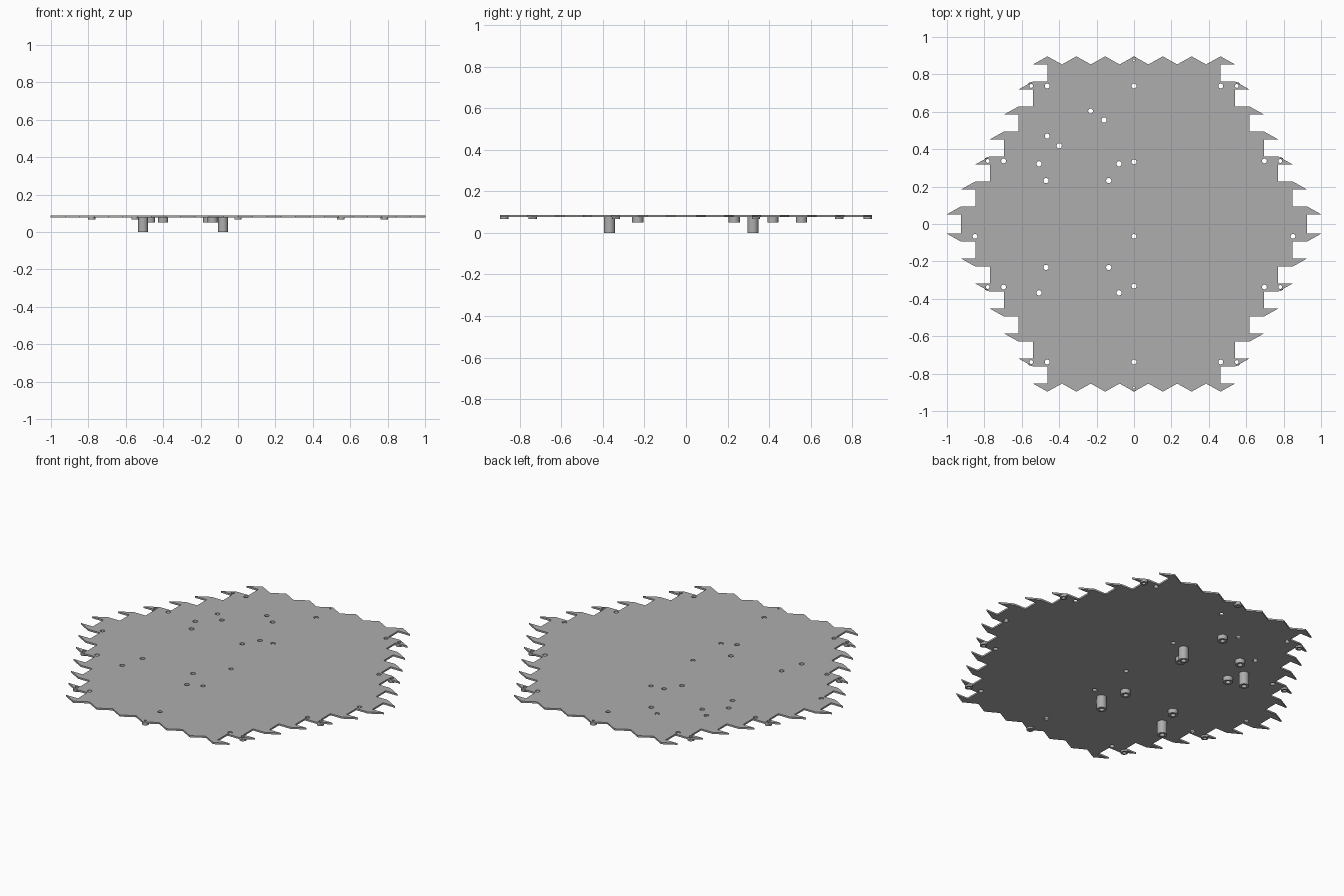
import bpy
from math import cos, sin, tau

if "Cube" in bpy.data.objects:
    bpy.data.objects.remove(bpy.data.objects["Cube"])

grey = bpy.data.materials.new("matte_grey")
grey.use_nodes = True
colour = (0.42, 0.42, 0.42, 1)
grey.diffuse_color = colour
grey.node_tree.nodes["Principled BSDF"].inputs["Base Color"].default_value = colour

PLATE_LOW, PLATE_TOP = 0.077, 0.087


def circle(x, y, r, sides=24):
    return [(x + r * cos(tau * i / sides), y + r * sin(tau * i / sides))
            for i in range(sides)]


def extruded(name, loops, low, top):
    """Filled flat outline with holes, extruded from low to top."""
    curve = bpy.data.curves.new(name, "CURVE")
    curve.dimensions = "2D"
    curve.fill_mode = "BOTH"
    curve.extrude = (top - low) / 2
    for loop in loops:
        spline = curve.splines.new("POLY")
        spline.points.add(len(loop) - 1)
        for point, (x, y) in zip(spline.points, loop):
            point.co = (x, y, 0, 1)
        spline.use_cyclic_u = True
    obj = bpy.data.objects.new(name, curve)
    bpy.context.collection.objects.link(obj)
    obj.location.z = (low + top) / 2
    bpy.ops.object.select_all(action="DESELECT")
    obj.select_set(True)
    bpy.context.view_layer.objects.active = obj
    bpy.ops.object.convert(target="MESH")
    obj = bpy.context.view_layer.objects.active
    obj.data.materials.clear()
    obj.data.materials.append(grey)
    bpy.ops.object.shade_smooth_by_angle()
    return obj


# Hooked teeth of one quarter, climbing from the middle row to the last row
STEP, ROW, DROP = 0.077, 0.1337, 0.043
quarter = []
for k in range(7):
    shoulder = 0.925 - STEP * k
    high = 0.094 + ROW * k
    quarter += [(shoulder, high - DROP), (shoulder + STEP, high - DROP),
                (shoulder, high)]
    if k < 6:
        quarter.append((shoulder - STEP, high))

# Zigzag end, then mirrored to the other quarters
peak = 0.094 + ROW * 6
zigzag = [(STEP * i, peak - DROP * (i % 2)) for i in range(5, -6, -1)]
upper = quarter + zigzag + [(-x, y) for x, y in reversed(quarter)]
outline = upper + [(x, -y) for x, y in reversed(upper)]

# Hole positions grouped by the post below them
tall = [(x, y) for x in (-0.508, -0.08) for y in (0.322, -0.368)]
short = [(x, y) for x in (-0.47, -0.135) for y in (0.232, -0.232)]
short += [(-0.40, 0.418), (-0.16, 0.556)]
rim = [(sx * x, sy * y) for x, y in ((0.782, 0.337), (0.55, 0.738))
       for sx in (1, -1) for sy in (1, -1)]
ends = [(0, 0.875), (0, -0.875)]
plain = [(sx * x, sy * y) for x, y in ((0.697, 0.337), (0.464, 0.738))
         for sx in (1, -1) for sy in (1, -1)]
plain += [(0, 0.738), (0, -0.738), (0, 0.332), (0, -0.332), (0, -0.066),
          (0.85, -0.066), (-0.85, -0.066), (-0.232, 0.604), (-0.464, 0.47)]

# Post groups: name, places, hole radius, outer radius, lowest height
posts = [("tall_post", tall, 0.014, 0.027, 0.0),
         ("short_post", short, 0.014, 0.027, 0.05),
         ("rim_post", rim, 0.01, 0.02, 0.066),
         ("end_post", ends, 0.006, 0.02, 0.066)]

holes = [circle(x, y, 0.013) for x, y in plain]
for name, places, bore, outer, low in posts:
    for i, (x, y) in enumerate(places):
        hole = circle(x, y, bore)
        holes.append(hole)
        extruded(f"{name}_{i + 1}", [circle(x, y, outer), hole], low, PLATE_LOW)

# Flat toothed plate
extruded("toothed_plate", [outline] + holes, PLATE_LOW, PLATE_TOP)
